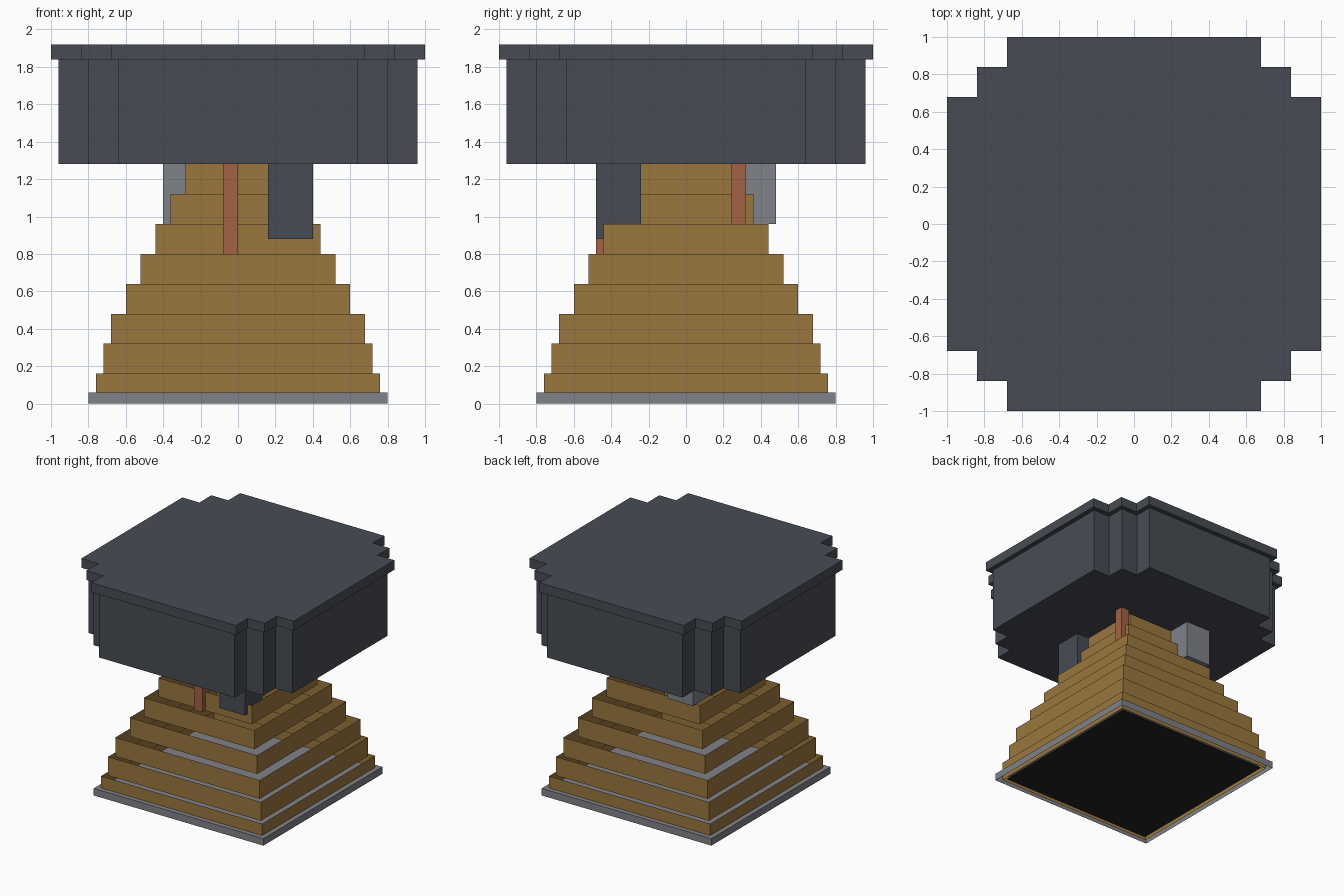
import bpy
import bmesh

if "Cube" in bpy.data.objects:
    bpy.data.objects.remove(bpy.data.objects["Cube"], do_unlink=True)


def make_material(name, rgb):
    linear = [((c / 255 + 0.055) / 1.055) ** 2.4 for c in rgb] + [1.0]
    mat = bpy.data.materials.new(name)
    mat.use_nodes = True
    mat.diffuse_color = linear
    bsdf = mat.node_tree.nodes["Principled BSDF"]
    bsdf.inputs["Base Color"].default_value = linear
    bsdf.inputs["Roughness"].default_value = 0.9
    return mat


slate = make_material("dark slate", (71, 76, 84))
stone = make_material("light stone", (127, 130, 137))
wood = make_material("golden wood", (154, 119, 61))
clay = make_material("clay orange", (162, 98, 67))
black = make_material("black", (35, 35, 35))


def finish(name, bm, mat):
    mesh = bpy.data.meshes.new(name)
    bm.to_mesh(mesh)
    bm.free()
    mesh.materials.append(mat)
    obj = bpy.data.objects.new(name, mesh)
    bpy.context.collection.objects.link(obj)
    return obj


def box(name, mat, low, high, drop=()):
    """Box between two corners; drop removes its 'top' and/or 'bottom' face."""
    bm = bmesh.new()
    bmesh.ops.create_cube(bm, size=1)
    for v in bm.verts:
        v.co = [h if c > 0 else l for c, l, h in zip(v.co, low, high)]
    bm.normal_update()
    gone = [f for f in bm.faces
            if (f.normal.z > 0.5 and "top" in drop)
            or (f.normal.z < -0.5 and "bottom" in drop)]
    bmesh.ops.delete(bm, geom=gone, context="FACES")
    return finish(name, bm, mat)


def square(name, mat, half, z0, z1, drop=()):
    return box(name, mat, (-half, -half, z0), (half, half, z1), drop)


def stepped_slab(name, mat, outer, middle, inner, z0, z1):
    """Square slab with two steps cut from each corner."""
    corner = [(outer, inner), (middle, inner), (middle, middle),
              (inner, middle), (inner, outer)]
    outline = []
    for _ in range(4):
        outline += corner
        corner = [(-y, x) for x, y in corner]
    bm = bmesh.new()
    face = bm.faces.new([bm.verts.new((x, y, z0)) for x, y in outline])
    lifted = bmesh.ops.extrude_face_region(bm, geom=[face], use_keep_orig=True)
    verts = [g for g in lifted["geom"] if isinstance(g, bmesh.types.BMVert)]
    bmesh.ops.translate(bm, verts=verts, vec=(0, 0, z1 - z0))
    bmesh.ops.recalc_face_normals(bm, faces=bm.faces)
    return finish(name, bm, mat)


# Base tray, open underneath, with a dark plate inside
square("base_tray", stone, 0.8, 0, 0.06, ("bottom",))
square("underside_plate", black, 0.73, 0.005, 0.012)

# Hollow stepped tiers, each an open ring of walls
tier_height = 0.16
for i, half in enumerate((0.76, 0.72, 0.68, 0.6, 0.52, 0.44, 0.36, 0.28)):
    square(f"tier_{i + 1}", wood, half, i * tier_height,
           (i + 1) * tier_height, ("top", "bottom"))

# Posts hanging below the roof
roof_base = 1.285
box("dark_post", slate, (0.16, -0.48, 0.88), (0.4, -0.24, roof_base))
box("light_post", stone, (-0.4, 0.24, 0.96), (-0.16, 0.48, roof_base))
box("front_clay_post", clay, (-0.08, -0.48, 0.8), (0, -0.4, roof_base))
box("back_clay_post", clay, (0.32, 0.24, 0.96), (0.4, 0.32, roof_base))

# Roof block and its overhanging cap
stepped_slab("roof_block", slate, 0.96, 0.8, 0.64, 1.28, 1.84)
stepped_slab("roof_cap", slate, 1.0, 0.84, 0.68, 1.84, 1.92)
